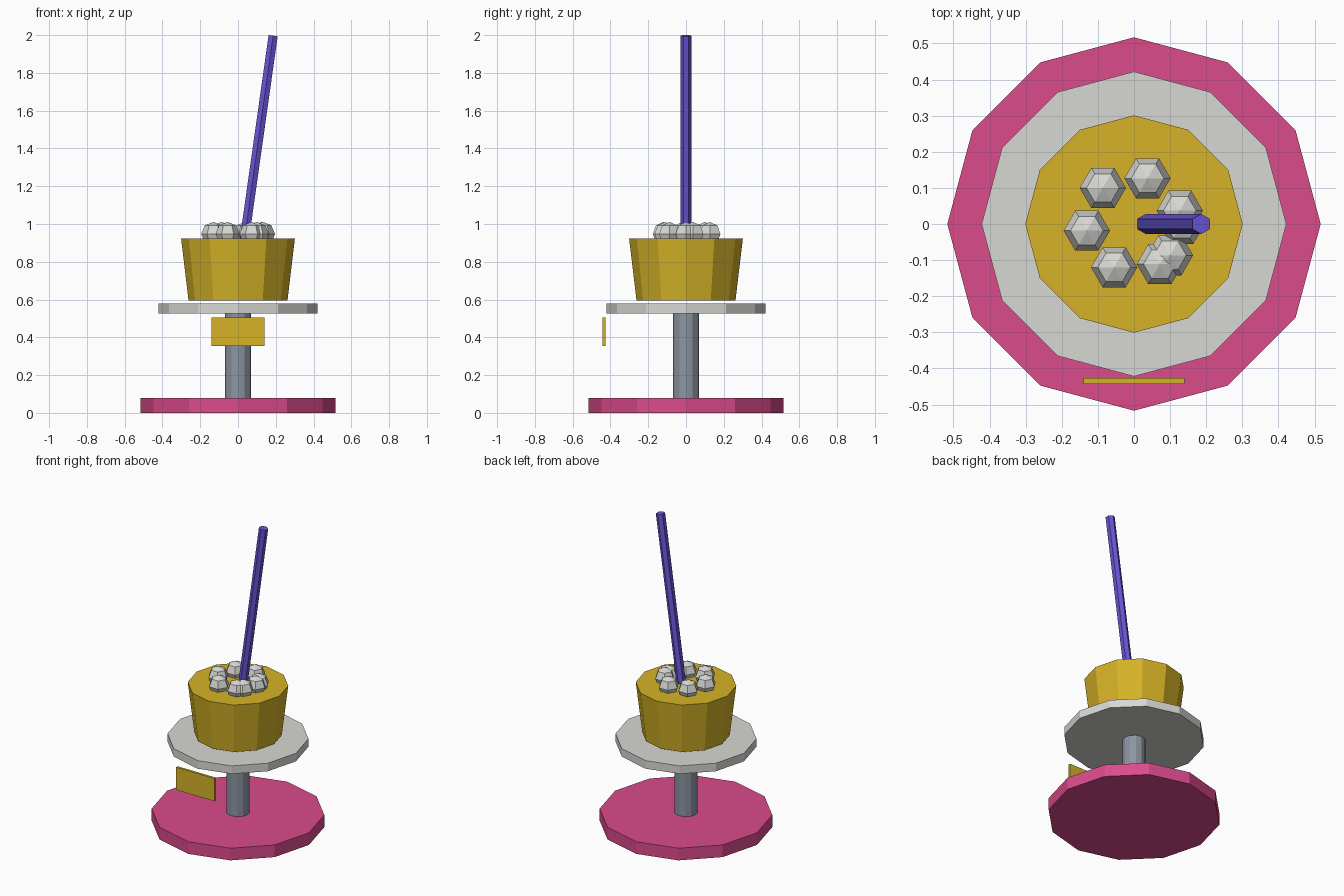
import bpy, bmesh, math
from mathutils import Vector

old = bpy.data.objects.get("Cube")
if old:
    bpy.data.objects.remove(old, do_unlink=True)


def make_material(name, rgb):
    m = bpy.data.materials.new(name)
    m.use_nodes = True
    m.diffuse_color = (*rgb, 1)
    m.node_tree.nodes["Principled BSDF"].inputs["Base Color"].default_value = (*rgb, 1)
    return m


pink = make_material("pink", (0.70, 0.07, 0.26))
gold = make_material("gold", (0.67, 0.45, 0.02))
pale = make_material("pale grey", (0.68, 0.68, 0.65))
steel = make_material("steel grey", (0.26, 0.30, 0.36))
purple = make_material("purple", (0.14, 0.09, 0.66))


def finish(name, bm, mat, location=(0, 0, 0)):
    mesh = bpy.data.meshes.new(name)
    bmesh.ops.recalc_face_normals(bm, faces=bm.faces[:])
    bm.to_mesh(mesh)
    bm.free()
    mesh.materials.append(mat)
    obj = bpy.data.objects.new(name, mesh)
    obj.location = location
    bpy.context.collection.objects.link(obj)
    return obj


def lathe(name, profile, sides, mat, location=(0, 0, 0), start=0.0):
    """Faceted solid from (radius, height) pairs; zero radius makes a tip."""
    bm = bmesh.new()
    rings = []
    for r, z in profile:
        count = sides if r > 0 else 1
        angles = [start + math.tau * i / sides for i in range(count)]
        rings.append([bm.verts.new((r * math.cos(a), r * math.sin(a), z)) for a in angles])
    for low, high in zip(rings, rings[1:]):
        for i in range(sides):
            j = (i + 1) % sides
            quad = [low[i % len(low)], low[j % len(low)], high[j % len(high)], high[i % len(high)]]
            bm.faces.new(list(dict.fromkeys(quad)))
    for ring in (rings[0], rings[-1]):
        if len(ring) > 1:
            bm.faces.new(ring)
    return finish(name, bm, mat, location)


# Stand, from the floor up
lathe("base", [(0.517, 0), (0.517, 0.08)], 12, pink)
lathe("post", [(0.07, 0.08), (0.07, 0.53)], 12, steel)
lathe("plate", [(0.422, 0.525), (0.422, 0.578)], 12, pale)
lathe("cup", [(0.262, 0.595), (0.301, 0.922)], 12, gold)

# Ring of faceted beads, spaced one radian apart so the last overlaps
R = 0.064
bead = [(R * math.sin(k * math.pi / 4) if 0 < k < 4 else 0, -R * math.cos(k * math.pi / 4))
        for k in range(5)]
for i in range(8):
    place = (0.132 * math.cos(i), -0.132 * math.sin(i), 0.947)
    lathe(f"bead_{i + 1}", bead, 6, pale, place)

# Leaning stick
foot, tip = Vector((0.024, 0, 0.85)), Vector((0.186, 0, 1.997))
axis = tip - foot
stick = lathe("stick", [(0.028, 0), (0.028, axis.length)], 6, purple, foot, math.pi / 2)
stick.rotation_euler.y = math.atan2(axis.x, axis.z)

# Floating front plaque
bm = bmesh.new()
bmesh.ops.create_cube(bm, size=1)
bmesh.ops.scale(bm, vec=(0.28, 0.016, 0.15), verts=bm.verts)
finish("plaque", bm, gold, (0, -0.435, 0.43))
